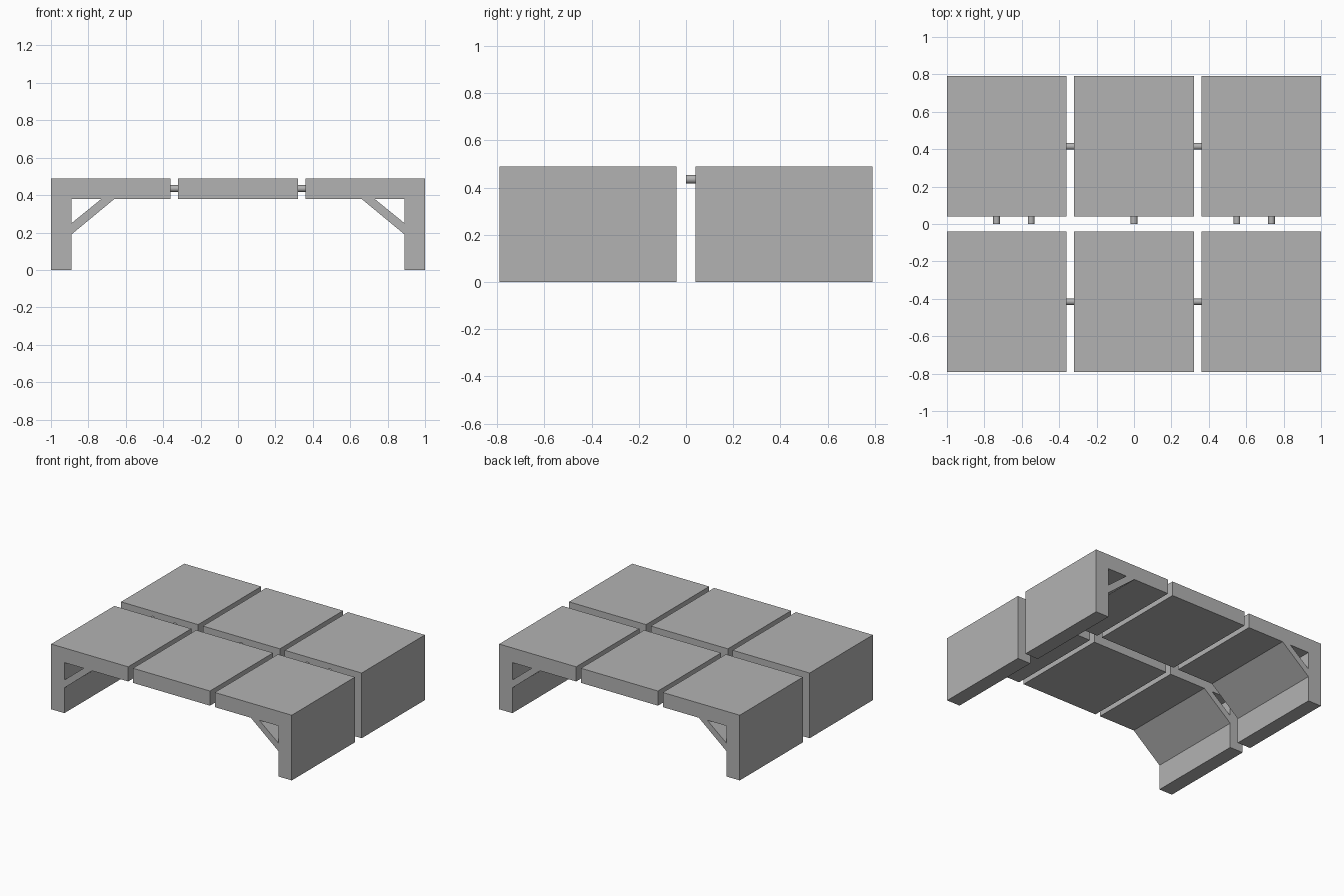
import bpy
import bmesh
from math import pi
from mathutils import Matrix

cube = bpy.data.objects.get("Cube")
if cube:
    bpy.data.objects.remove(cube)

grey = bpy.data.materials.new("plain grey")
grey.use_nodes = True
grey.diffuse_color = (0.45, 0.45, 0.45, 1)
grey.node_tree.nodes["Principled BSDF"].inputs["Base Color"].default_value = grey.diffuse_color

TOP, UNDER = 0.49, 0.38        # deck top and underside
DEPTH, ROW = 0.75, 0.415       # panel depth and row centre
PEG_Z, PEG_R = 0.435, 0.018


def finish(bm, name):
    bmesh.ops.recalc_face_normals(bm, faces=bm.faces)
    mesh = bpy.data.meshes.new(name)
    bm.to_mesh(mesh)
    bm.free()
    mesh.materials.append(grey)
    obj = bpy.data.objects.new(name, mesh)
    bpy.context.collection.objects.link(obj)
    return obj


def extrude_profile(name, quads, y, side=1):
    """Joins quads in the xz plane into one outline and extrudes it along y."""
    bm = bmesh.new()
    for quad in quads:
        bm.faces.new([bm.verts.new((side * x, y - DEPTH / 2, z)) for x, z in quad])
    bmesh.ops.remove_doubles(bm, verts=bm.verts, dist=0.0001)
    bmesh.ops.recalc_face_normals(bm, faces=bm.faces)
    ext = bmesh.ops.extrude_face_region(bm, geom=bm.faces[:], use_keep_orig=True)
    moved = [v for v in ext["geom"] if isinstance(v, bmesh.types.BMVert)]
    bmesh.ops.translate(bm, verts=moved, vec=(0, DEPTH, 0))
    bmesh.ops.dissolve_limit(bm, angle_limit=0.01, verts=bm.verts, edges=bm.edges)
    return finish(bm, name)


def peg(name, x, y, axis, length=0.04):
    bm = bmesh.new()
    bmesh.ops.create_cone(bm, cap_ends=True, segments=24, radius1=PEG_R,
                          radius2=PEG_R, depth=length,
                          matrix=Matrix.Translation((x, y, PEG_Z))
                          @ Matrix.Rotation(pi / 2, 4, axis))
    obj = finish(bm, name)
    for poly in obj.data.polygons:
        poly.use_smooth = len(poly.vertices) == 4
    for edge in obj.data.edges:
        a, b = (obj.data.vertices[i].co for i in edge.vertices)
        edge.use_edge_sharp = (a - b).length < length * 0.9


# End panel outline: deck, leg and diagonal brace around an open triangle
end_profile = [
    [(0.36, UNDER), (0.66, UNDER), (0.66, TOP), (0.36, TOP)],
    [(0.66, UNDER), (0.73, UNDER), (0.73, TOP), (0.66, TOP)],
    [(0.73, UNDER), (0.89, UNDER), (0.89, TOP), (0.73, TOP)],
    [(0.89, UNDER), (1, UNDER), (1, TOP), (0.89, TOP)],
    [(0.89, 0.25), (1, 0.25), (1, UNDER), (0.89, UNDER)],
    [(0.89, 0.19), (1, 0.19), (1, 0.25), (0.89, 0.25)],
    [(0.89, 0), (1, 0), (1, 0.19), (0.89, 0.19)],
    [(0.89, 0.19), (0.89, 0.25), (0.73, UNDER), (0.66, UNDER)],
]
middle_profile = [[(-0.32, UNDER), (0.32, UNDER), (0.32, TOP), (-0.32, TOP)]]

# Two rows of three panels, joined sideways by pegs
for row, y in (("front", -ROW), ("back", ROW)):
    extrude_profile(row + "_middle_panel", middle_profile, y)
    for side, label in ((1, "left"), (-1, "right")):
        extrude_profile(f"{row}_{label}_end_panel", end_profile, y, side)
        peg(f"{row}_{label}_side_peg", side * 0.34, y, "Y")

# Pegs on the front edge of the back row
for i, x in enumerate((-0.735, -0.55, 0, 0.55, 0.735)):
    peg(f"row_peg_{i + 1}", x, 0.02, "X")
